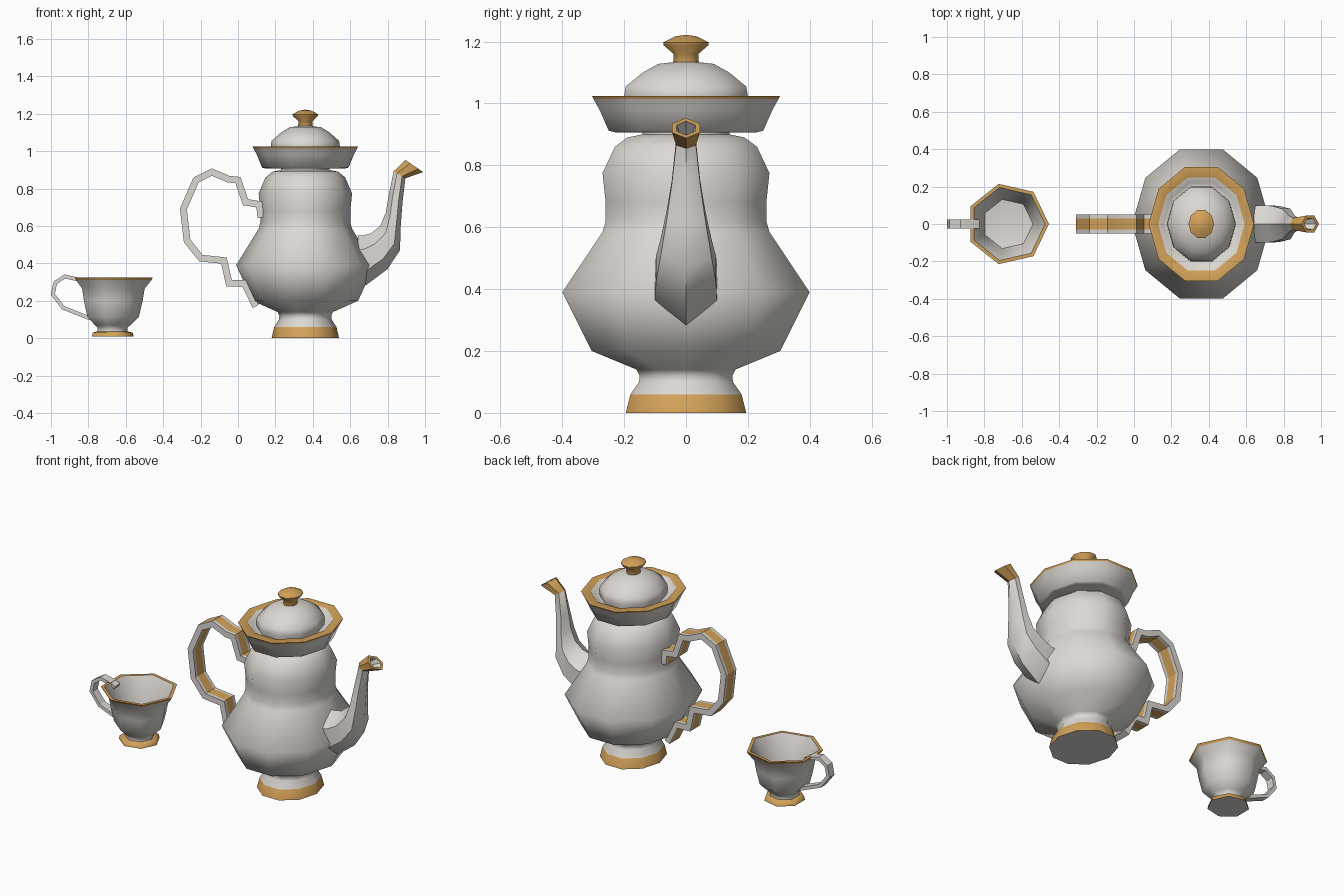
import bpy, bmesh
from math import sin, cos, pi, radians
from mathutils import Vector

cube = bpy.data.objects.get("Cube")
if cube:
    bpy.data.objects.remove(cube, do_unlink=True)


def material(name, rgb):
    m = bpy.data.materials.new(name)
    m.use_nodes = True
    color = (*rgb, 1)
    m.diffuse_color = color
    bsdf = next(n for n in m.node_tree.nodes if n.type == 'BSDF_PRINCIPLED')
    bsdf.inputs["Base Color"].default_value = color
    bsdf.inputs["Roughness"].default_value = 0.5
    return m


MATS = [material("porcelain_white", (0.72, 0.69, 0.65)),
        material("warm_gold", (0.65, 0.36, 0.10))]
WHITE, GOLD = 0, 1


def loft(name, rings, paint, angle):
    """Skin a row of equal-length rings; paint(row, column) picks the colour."""
    bm = bmesh.new()
    rows = [[bm.verts.new(p) for p in ring] for ring in rings]
    n = len(rows[0])
    for i in range(len(rows) - 1):
        for j in range(n):
            k = (j + 1) % n
            f = bm.faces.new((rows[i][j], rows[i][k], rows[i + 1][k], rows[i + 1][j]))
            f.material_index = paint(i, j)
    for row in (rows[0], rows[-1]):
        bm.faces.new(row)
    bmesh.ops.remove_doubles(bm, verts=bm.verts, dist=0.0005)
    bmesh.ops.recalc_face_normals(bm, faces=bm.faces)
    mesh = bpy.data.meshes.new(name)
    bm.to_mesh(mesh)
    bm.free()
    for m in MATS:
        mesh.materials.append(m)
    ob = bpy.data.objects.new(name, mesh)
    bpy.context.collection.objects.link(ob)
    bpy.ops.object.select_all(action='DESELECT')
    ob.select_set(True)
    bpy.context.view_layer.objects.active = ob
    bpy.ops.object.shade_smooth_by_angle(angle=radians(angle))
    return ob


def lathe(name, profile, sides, cx, sx=1, sy=1, gold=()):
    """Turn (radius, height) points; gold lists the gilded profile segments."""
    turn = [2 * pi * j / sides for j in range(sides)]
    rings = [[(cx + sx * r * cos(a), sy * r * sin(a), z) for a in turn]
             for r, z in profile]
    loft(name, rings, lambda i, j: GOLD if i in gold else WHITE, 65)


def ribbon(name, path, thick, width, gilded):
    """Sweep a flat bar along an x-z path with mitred corners."""
    pts = [Vector(p) for p in path]
    norms = []
    for a, b in zip(pts, pts[1:]):
        d = (b - a).normalized()
        norms.append(Vector((-d.y, d.x)))
    norms = [norms[0]] + norms + [norms[-1]]
    across = [-width, -0.6 * width, 0.6 * width, width]
    rings = []
    for p, n1, n2 in zip(pts, norms, norms[1:]):
        off = (n1 + n2) * (thick / 2) / (1 + n1.dot(n2))
        o, q = p + off, p - off
        rings.append([(o.x, y, o.y) for y in across] +
                     [(q.x, y, q.y) for y in reversed(across)])
    loft(name, rings, lambda i, j: GOLD if gilded and j in (1, 5) else WHITE, 20)


# Teapot: ten-sided, slightly narrower along x
pot = dict(sides=10, cx=0.36, sx=0.925, sy=1.05)
lathe("pot_body", [
    (0.195, 0), (0.18, 0.06), (0.152, 0.1), (0.15, 0.12), (0.16, 0.14),
    (0.305, 0.2), (0.4, 0.39), (0.27, 0.585), (0.26, 0.62), (0.26, 0.68),
    (0.27, 0.775), (0.23, 0.86), (0.19, 0.89), (0.14, 0.9), (0.14, 0.915)],
    gold=(0,), **pot)

# Lid with gilded rim and dome
lathe("pot_lid", [
    (0, 0.907), (0.23, 0.907), (0.25, 0.912), (0.28, 0.98), (0.3, 1.015),
    (0.305, 1.025), (0.25, 1.025), (0.22, 0.995), (0.195, 0.995),
    (0.2, 1.025), (0.195, 1.055), (0.14, 1.1), (0.09, 1.128), (0, 1.138)],
    gold=(4, 5), **pot)
lathe("lid_knob", [
    (0.042, 1.125), (0.04, 1.16), (0.072, 1.188), (0.074, 1.197),
    (0.035, 1.217), (0, 1.222)], gold=range(5), **pot)

# Spout: each section is (outer x, z), (inner x, z), half width
sections = [
    ((0.66, 0.275), (0.64, 0.55), 0.1),
    ((0.69, 0.287), (0.67, 0.55), 0.1),
    ((0.8, 0.37), (0.71, 0.56), 0.097),
    ((0.866, 0.47), (0.76, 0.6), 0.082),
    ((0.87, 0.6), (0.79, 0.67), 0.063),
    ((0.88, 0.73), (0.805, 0.76), 0.046),
    ((0.895, 0.855), (0.832, 0.892), 0.032),
    ((0.99, 0.888), (0.895, 0.953), 0.045),
    ((0.975, 0.898), (0.91, 0.943), 0.03),
    ((0.89, 0.875), (0.855, 0.893), 0.016)]
rings = []
for lo, hi, w in sections:
    lo, hi = Vector(lo), Vector(hi)
    ring = []
    for t, side in ((0, 0), (0.28, 1), (0.72, 1), (1, 0), (0.72, -1), (0.28, -1)):
        p = lo.lerp(hi, t)
        ring.append((p.x, side * w, p.y))
    rings.append(ring)
loft("pot_spout", rings, lambda i, j: GOLD if i in (6, 7) else WHITE, 45)

# Pot handle with a gilded centre stripe
ribbon("pot_handle", [
    (0.122, 0.645), (0.115, 0.715), (0.04, 0.727), (0.0, 0.845), (-0.05, 0.85),
    (-0.14, 0.888), (-0.225, 0.845), (-0.292, 0.69), (-0.272, 0.52),
    (-0.198, 0.428), (-0.075, 0.415), (-0.048, 0.295), (0.035, 0.292),
    (0.095, 0.17)], 0.036, 0.05, True)

# Cup: seven-sided and hollow
lathe("cup_body", [
    (0, 0.008), (0.117, 0.008), (0.112, 0.03), (0.085, 0.036), (0.083, 0.055),
    (0.1, 0.07), (0.145, 0.115), (0.165, 0.2), (0.176, 0.265), (0.213, 0.312),
    (0.22, 0.325), (0.2, 0.325), (0.17, 0.26), (0.155, 0.19), (0.135, 0.12),
    (0, 0.1)], 7, -0.675, gold=(1, 2, 9, 10))
ribbon("cup_handle", [
    (-0.83, 0.3), (-0.86, 0.315), (-0.925, 0.33), (-0.977, 0.297),
    (-0.99, 0.235), (-0.935, 0.163), (-0.79, 0.105)], 0.02, 0.025, False)
